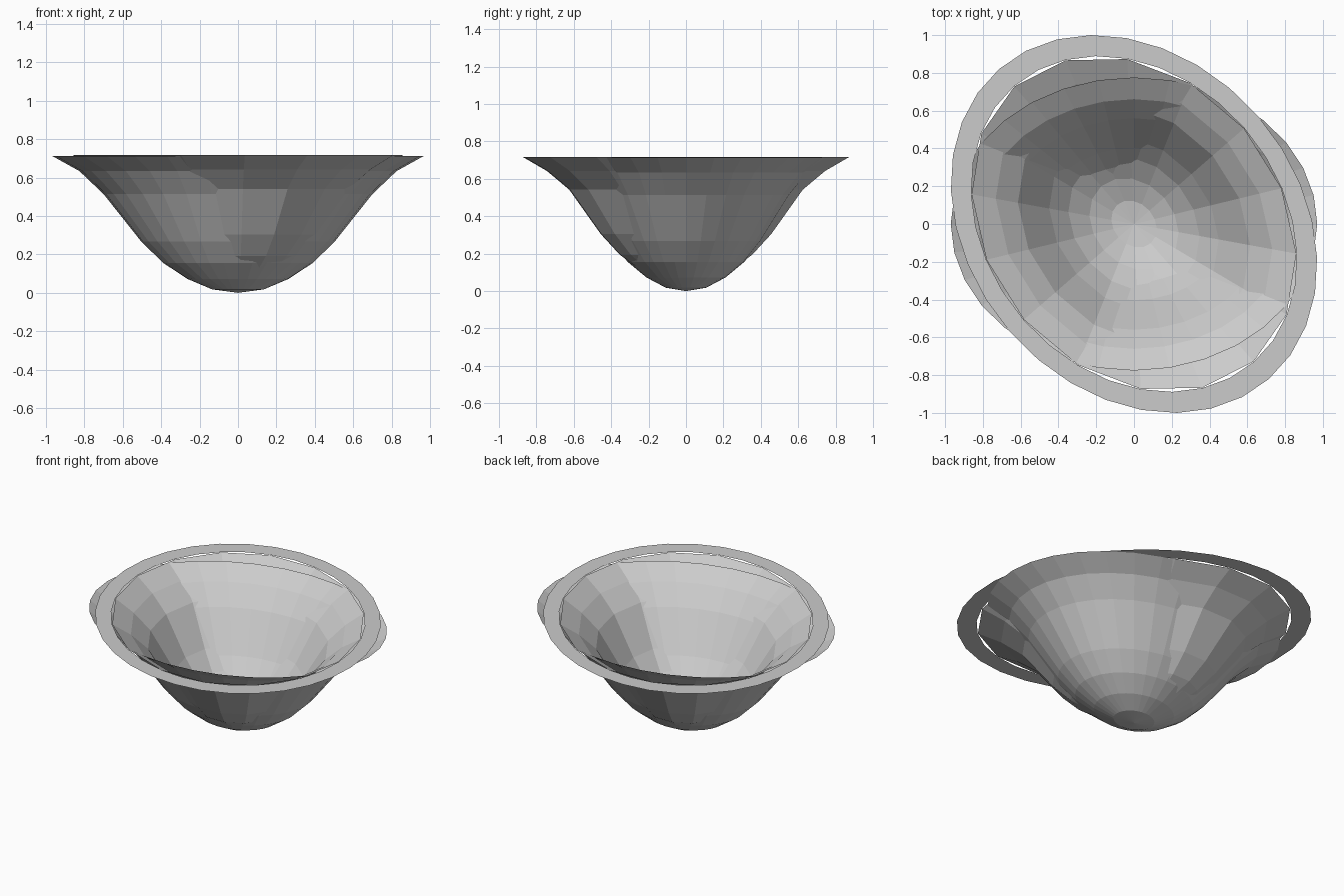
import bpy
import bmesh
import math

if "Cube" in bpy.data.objects:
    bpy.data.objects.remove(bpy.data.objects["Cube"])

RATIO = 0.8                 # ellipse depth / width
TWIST = math.radians(131)   # inner bowl and rim are turned about z


def elliptic_lathe(name, profile, sides, angle=0.0):
    """Sweep (radius, z) points around z as an ellipse; radius 0 closes to a point."""
    bm = bmesh.new()
    rings = []
    for r, z in profile:
        count = 1 if r == 0 else sides
        ring = []
        for i in range(count):
            t = 2 * math.pi * i / sides
            u, v = r * math.cos(t), RATIO * r * math.sin(t)
            x = u * math.cos(angle) - v * math.sin(angle)
            y = u * math.sin(angle) + v * math.cos(angle)
            ring.append(bm.verts.new((x, y, z)))
        rings.append(ring)
    for a, b in zip(rings, rings[1:]):
        for i in range(sides):
            j = (i + 1) % sides
            if len(a) == 1:
                bm.faces.new((a[0], b[j], b[i]))
            else:
                bm.faces.new((a[i], a[j], b[j], b[i]))
    mesh = bpy.data.meshes.new(name)
    bm.to_mesh(mesh)
    bm.free()
    obj = bpy.data.objects.new(name, mesh)
    bpy.context.collection.objects.link(obj)
    return obj


# Outer bowl, aligned with x
elliptic_lathe("outer_bowl", [
    (0, 0.0), (0.135, 0.018), (0.265, 0.073), (0.39, 0.156), (0.504, 0.267),
    (0.70, 0.514), (0.826, 0.634), (0.97, 0.714)], 32)

# Inner bowl, coarser and turned, slightly higher at the bottom
inner = elliptic_lathe("inner_bowl", [
    (0, 0.04), (0.135, 0.057), (0.265, 0.11), (0.39, 0.193), (0.504, 0.305),
    (0.69, 0.542), (0.822, 0.642), (0.965, 0.717)], 16, TWIST)
inner.data.flip_normals()

# Flat rim ring
rim = elliptic_lathe("rim", [(0.967, 0.718), (1.088, 0.718)], 32, TWIST)
rim.data.flip_normals()
